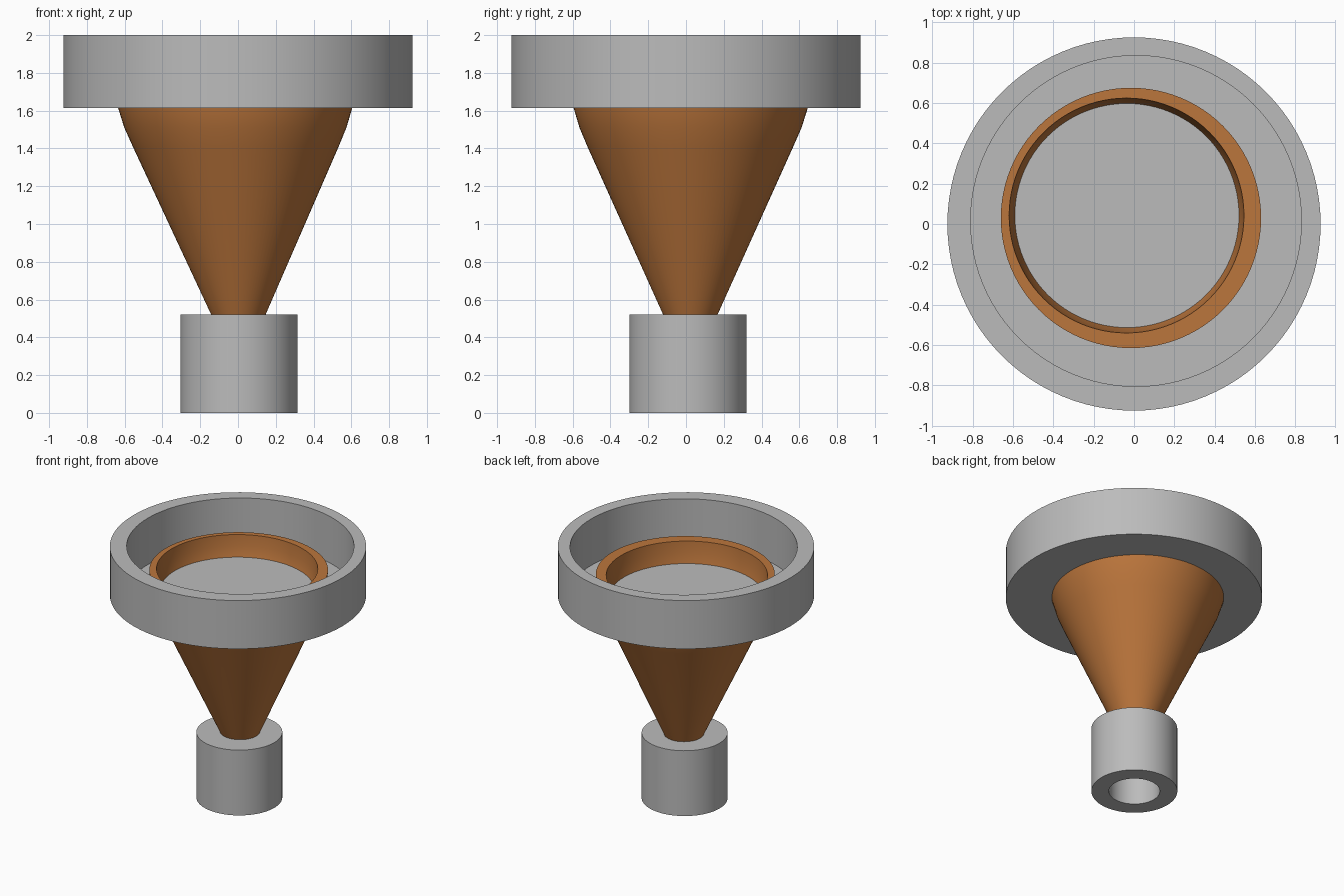
import bpy, bmesh, math

if "Cube" in bpy.data.objects:
    bpy.data.objects.remove(bpy.data.objects["Cube"])

SEGS = 96


def material(name, rgb):
    m = bpy.data.materials.new(name)
    m.diffuse_color = (*rgb, 1)
    m.use_nodes = True
    m.node_tree.nodes["Principled BSDF"].inputs["Base Color"].default_value = m.diffuse_color
    return m


grey = material("grey", (0.5, 0.5, 0.5))
orange = material("burnt orange", (0.5, 0.18, 0.045))


def lathe(name, profile, mat):
    """Spin rings of (radius, z, centre x, centre y); radius 0 closes the end with a cap."""
    bm = bmesh.new()
    rings = []
    for r, z, cx, cy in profile:
        if r == 0:
            rings.append([bm.verts.new((cx, cy, z))])
        else:
            rings.append([bm.verts.new((cx + r * math.cos(2 * math.pi * i / SEGS),
                                        cy + r * math.sin(2 * math.pi * i / SEGS), z))
                          for i in range(SEGS)])
    for a, b in zip(rings, rings[1:]):
        for i in range(SEGS):
            j = (i + 1) % SEGS
            if len(a) == 1:
                bm.faces.new((a[0], b[j], b[i]))
            elif len(b) == 1:
                bm.faces.new((a[i], a[j], b[0]))
            else:
                bm.faces.new((a[i], a[j], b[j], b[i]))
    bmesh.ops.recalc_face_normals(bm, faces=bm.faces)
    mesh = bpy.data.meshes.new(name)
    bm.to_mesh(mesh)
    bm.free()
    mesh.materials.append(mat)
    ob = bpy.data.objects.new(name, mesh)
    bpy.context.collection.objects.link(ob)
    bpy.context.view_layer.objects.active = ob
    ob.select_set(True)
    bpy.ops.object.shade_smooth_by_angle(angle=math.radians(30))
    ob.select_set(False)
    return ob


# Wide open tray at the top with a thin floor
lathe("top_tray", [
    (0, 1.615, 0, 0), (0.925, 1.615, 0, 0), (0.925, 2.0, 0, 0),
    (0.82, 2.0, 0.01, 0.015), (0.82, 1.63, 0.01, 0.015), (0, 1.63, 0.01, 0.015),
], grey)

# Slightly off-centre funnel, passing up through the tray floor
lathe("funnel", [
    (0, 0.49, 0.002, 0.023), (0.132, 0.49, 0.002, 0.023), (0.144, 0.52, 0.002, 0.023),
    (0.545, 1.41, -0.012, 0.023), (0.588, 1.51, -0.014, 0.024),
    (0.62, 1.615, -0.015, 0.025), (0.638, 1.71, -0.015, 0.03), (0.645, 1.797, -0.015, 0.03),
    (0.582, 1.797, -0.037, 0.042), (0.575, 1.71, -0.037, 0.042),
    (0.555, 1.628, -0.035, 0.042), (0.5, 1.47, -0.03, 0.035),
    (0.08, 0.54, 0.002, 0.023), (0, 0.54, 0.002, 0.023),
], orange)

# Socket at the bottom, bored from below
lathe("bottom_socket", [
    (0, 0.52, 0.005, 0.01), (0.31, 0.52, 0.005, 0.01), (0.31, 0, 0.005, 0.01),
    (0.184, 0, 0.005, 0.01), (0.184, 0.485, 0.005, 0.01), (0, 0.485, 0.005, 0.01),
], grey)
